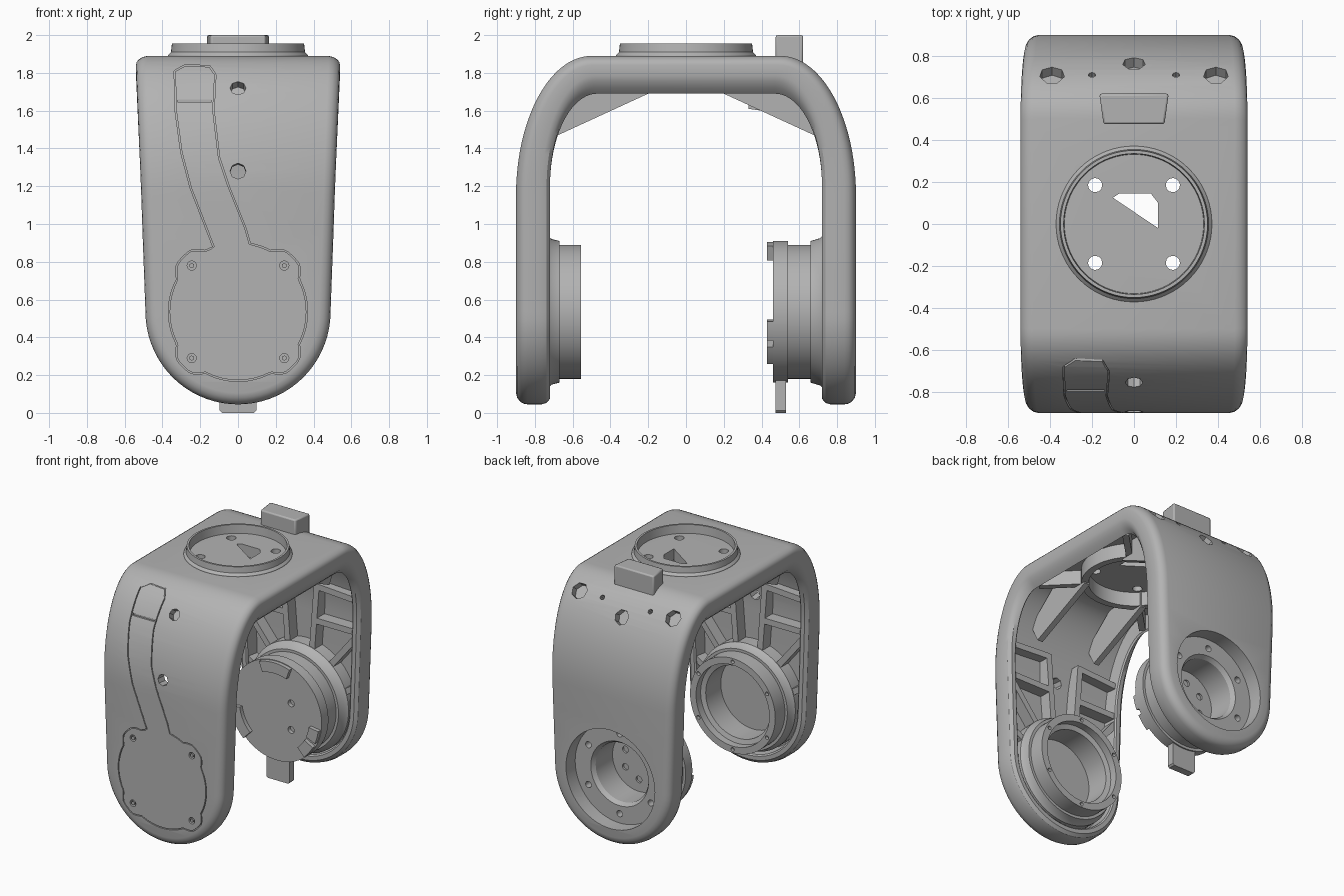
import bpy, bmesh
from math import sin, cos, pi, sqrt, radians
from mathutils import Vector

cube = bpy.data.objects.get("Cube")
if cube:
    bpy.data.objects.remove(cube)

grey = bpy.data.materials.new("machined_grey")
grey.use_nodes = True
GREY = (0.45, 0.45, 0.45, 1)
grey.diffuse_color = GREY
grey.node_tree.nodes["Principled BSDF"].inputs["Base Color"].default_value = GREY

HUB_Z, TIP_R = 0.535, 0.49


def finish(name, bm):
    bmesh.ops.remove_doubles(bm, verts=bm.verts, dist=1e-5)
    bmesh.ops.recalc_face_normals(bm, faces=bm.faces)
    me = bpy.data.meshes.new(name)
    bm.to_mesh(me)
    bm.free()
    me.materials.append(grey)
    ob = bpy.data.objects.new(name, me)
    bpy.context.collection.objects.link(ob)
    return ob


def lathe(name, profile, axis, steps=72):
    """Closed (radius, height) profile turned about the hub axis (Y) or the upright axis (Z)."""
    bm = bmesh.new()
    put = (lambda r, h: (r, h, HUB_Z)) if axis == 'Y' else (lambda r, h: (r, 0, h))
    vs = [bm.verts.new(put(*p)) for p in profile]
    es = [bm.edges.new((vs[i - 1], vs[i])) for i in range(len(vs))]
    bmesh.ops.spin(bm, geom=vs + es, cent=(0, 0, HUB_Z), angle=2 * pi, steps=steps,
                   axis=(0, 1, 0) if axis == 'Y' else (0, 0, 1))
    bmesh.ops.dissolve_degenerate(bm, dist=1e-5, edges=bm.edges)
    return finish(name, bm)


def prism(name, pts, axis, lo, hi):
    """Flat outline extruded along an axis; pts give the other two coordinates in order."""
    i = 'XYZ'.index(axis)
    bm = bmesh.new()
    rows = [[bm.verts.new((*p[:i], h, *p[i:])) for p in pts] for h in (lo, hi)]
    for row in rows:
        bm.faces.new(row)
    for k in range(len(pts)):
        bm.faces.new((rows[0][k - 1], rows[0][k], rows[1][k], rows[1][k - 1]))
    return finish(name, bm)


def bar(name, p, q, width, axis, lo, hi):
    """Straight rib between two plan points."""
    p, q = Vector(p), Vector(q)
    n = (q - p).orthogonal().normalized() * width / 2
    return prism(name, [tuple(v) for v in (p + n, q + n, q - n, p - n)], axis, lo, hi)


def rod(name, centre, direction, radius, length, sides=24):
    bm = bmesh.new()
    bmesh.ops.create_cone(bm, cap_ends=True, segments=sides, radius1=radius, radius2=radius, depth=length)
    ob = finish(name, bm)
    turn = Vector((0, 0, 1)).rotation_difference(Vector(direction))
    for v in ob.data.vertices:
        v.co = turn @ v.co + Vector(centre)
    return ob


def seam_cutter(pts, width, depth):
    """Closed thin band straddling the front surface along an (x, z) loop."""
    bm = bmesh.new()
    loops = []
    for k, p in enumerate(pts):
        d = Vector(pts[(k + 1) % len(pts)]) - Vector(pts[k - 1])
        n = Vector((-d.y, d.x)).normalized() * width / 2
        a, b = Vector(p) + n, Vector(p) - n
        loops.append([bm.verts.new((v.x, -outer_y(v.y) + h, v.y))
                      for v, h in ((a, -depth), (a, depth), (b, depth), (b, -depth))])
    for k in range(len(loops)):
        for c in range(4):
            bm.faces.new((loops[k - 1][c - 1], loops[k - 1][c], loops[k][c], loops[k][c - 1]))
    return finish("seam_cutter", bm)


def area(mesh):
    return sum(p.area for p in mesh.polygons)


def cut(target, *cutters):
    """Boolean difference; a cut that would destroy the part is dropped."""
    for c in cutters:
        before = target.data.copy()
        mod = target.modifiers.new("cut", 'BOOLEAN')
        mod.operation, mod.solver, mod.object = 'DIFFERENCE', 'EXACT', c
        bpy.context.view_layer.objects.active = target
        bpy.ops.object.modifier_apply(modifier=mod.name)
        if area(target.data) < 0.8 * area(before):
            target.data = before
        bpy.data.objects.remove(c)


def outer_y(z):
    return 0.9 if z < 1.15 else 0.5 + 0.4 * sqrt(max(0, 1 - ((z - 1.15) / 0.74) ** 2))


def outer_z(y):
    return 1.15 + 0.74 * sqrt(1 - ((abs(y) - 0.5) / 0.4) ** 2)


def normal(y, z):
    return (0, (abs(y) - 0.5) / 0.16 * (1 if y > 0 else -1), max(0, z - 1.15) / 0.5476)


# Arched fork: stations run from the front tip over the top to the back tip
def station(kind, t, inset, f):
    if kind == 'tip':
        r = TIP_R - inset
        return r * cos(t), 0.9 - 0.18 * f, HUB_Z - r * sin(t)
    if kind == 'leg':
        y, z, outer = 0.9 - 0.18 * f, t, t
    else:
        outer = 1.15 + 0.74 * sin(t)
        rim_slope = 0.06 * sin(t) * max(0, 1 - inset / 0.06)
        y = (0.5 + 0.4 * cos(t)) * (1 - f) + (0.47 + 0.25 * cos(t)) * f
        z = outer * (1 - f) + (1.2 + 0.49 * sin(t) + rim_slope) * f
    return TIP_R + 0.05 * (outer - HUB_Z) / 1.355 - inset, y, z


half = [('tip', pi / 2 * (1 - k / 18)) for k in range(19)]
half += [('leg', z) for z in (0.75, 0.95)]
half += [('bend', pi / 2 * k / 20) for k in range(21)]
path = [(s, -1) for s in half] + [(s, 1) for s in reversed(half)]
section = [(0.06, 0), (0.035, 0.035), (0.015, 0.12), (0.004, 0.22), (0, 0.34), (0, 0.75), (0.008, 0.9),
           (0.03, 1), (0.06, 1), (0.07, 0.95), (0.08, 0.42)]
bm = bmesh.new()
rows = []
for (kind, t), side in path:
    row = {}
    for s in (-1, 1):
        for j, (inset, f) in enumerate(section):
            x, y, z = station(kind, t, inset, f)
            if kind == 'tip' and t == pi / 2 and s == 1:
                row[j, s] = row[j, -1]
            else:
                row[j, s] = bm.verts.new((s * x, side * y, z))
    rows.append(row)


def skin(corners):
    corners = list(dict.fromkeys(corners))
    bm.faces.new(corners)


last = len(section) - 1
for a, b in zip(rows, rows[1:]):
    for s in (-1, 1):
        for j in range(last):
            skin((a[j, s], a[j + 1, s], b[j + 1, s], b[j, s]))
    for j in (0, last):
        skin((a[j, -1], a[j, 1], b[j, 1], b[j, -1]))
fork = finish("fork_shell", bm)

# Holes through the shell: back bore, blind bend holes, top screw holes and cable slot
cut(fork, rod("cutter", (0, 0.9, HUB_Z), (0, 1, 0), 0.37, 0.4, 72))
for x, y, r in ((-0.39, 0.71, 0.06), (0.39, 0.71, 0.06), (0, 0.765, 0.055), (-0.2, 0.71, 0.018), (0.2, 0.71, 0.018)):
    cut(fork, rod("cutter", (x, y, outer_z(y)), normal(y, outer_z(y)), r, 0.11, 7))
for z, depth in ((1.72, 0.11), (1.28, 0.3)):
    cut(fork, rod("cutter", (0, -outer_y(z), z), normal(-outer_y(z), z), 0.042, depth, 8))
for x in (-0.185, 0.185):
    for y in (-0.185, 0.185):
        cut(fork, rod("cutter", (x, y, 1.85), (0, 0, 1), 0.034, 0.4, 12))
cut(fork, prism("cutter", [(-0.1, 0.125), (-0.07, 0.145), (0.08, 0.145), (0.115, 0.1), (0.115, -0.02)], 'Z', 1.6, 2.1))

# Front cover and cable channel outline, engraved as one seam
seam = []
for deg in range(80, -248, -3):
    a = radians(deg)
    r = 0.365 + 0.045 * min(1, max(0, (sin(2 * a) ** 2 - 0.7) * 4))
    seam.append((r * cos(a), HUB_Z + r * sin(a)))
channel = [(-0.13, 0.88), (-0.25, 1.19), (-0.3, 1.38), (-0.33, 1.6), (-0.335, 1.81), (-0.28, 1.84), (-0.15, 1.835),
           (-0.12, 1.79), (-0.13, 1.6), (-0.1, 1.35), (-0.05, 1.2), (0.07, 0.9)]
for (ax, az), (bx, bz) in zip(channel, channel[1:]):
    seam += [(ax + (bx - ax) * k / 4, az + (bz - az) * k / 4) for k in range(4)]
cut(fork, seam_cutter(seam, 0.007, 0.014))
step_y = -outer_y(1.65)
cut(fork, prism("cutter", [(step_y - 0.03, 1.645), (step_y + 0.012, 1.645), (step_y + 0.012, 1.66), (step_y - 0.03, 1.66)],
                'X', -0.32, -0.14))
for x in (-0.245, 0.245):
    for z in (0.29, 0.78):
        cut(fork, rod("cutter", (x, -0.9, z), (0, 1, 0), 0.024, 0.06))
        rod("cover_screw", (x, -0.885, z), (0, 1, 0), 0.014, 0.03, 6)

# Front hub: open bearing seat facing inward
front_hub = lathe("front_hub", [(0, -0.85), (0.4, -0.85), (0.4, -0.73), (0.385, -0.71), (0.375, -0.67), (0.355, -0.67),
                                (0.355, -0.555), (0.305, -0.555), (0.305, -0.61), (0.27, -0.62), (0.27, -0.8),
                                (0, -0.8)], 'Y')
# Back hub: recessed flange facing outward
back_hub = lathe("back_hub", [(0, 0.56), (0.22, 0.56), (0.22, 0.76), (0.24, 0.79), (0.37, 0.79), (0.37, 0.86), (0.41, 0.86),
                              (0.41, 0.73), (0.39, 0.71), (0.375, 0.66), (0.355, 0.66), (0.355, 0.53), (0, 0.53)], 'Y')
for k in range(6):
    a = pi / 3 * k + pi / 6
    x, z = cos(a), sin(a)
    cut(back_hub, rod("cutter", (x * 0.3, 0.78, HUB_Z + z * 0.3), (0, 1, 0), 0.024, 0.1, 12),
        rod("cutter", (x * 0.13, 0.56, HUB_Z + z * 0.13), (0, 1, 0), 0.025, 0.03, 12))
    cut(front_hub, rod("cutter", (x * 0.33, -0.55, HUB_Z + z * 0.33), (0, 1, 0), 0.014, 0.06, 12))

# Output plate with raised rim pads and stop tab
plate = lathe("output_plate", [(0, 0.46), (0.375, 0.46), (0.375, 0.54), (0, 0.54)], 'Y')
for x, z in ((0.12, 0.62), (0.12, 0.42)):
    cut(plate, rod("cutter", (x, 0.46, z), (0, 1, 0), 0.026, 0.06, 12))
for start, end in ((70, 110), (-8, -24), (-30, -48), (188, 226)):
    arc = [radians(start + (end - start) * k / 8) for k in range(9)]
    outline = [(0.37 * cos(a), HUB_Z + 0.37 * sin(a)) for a in arc]
    outline += [(0.29 * cos(a), HUB_Z + 0.29 * sin(a)) for a in reversed(arc)]
    prism("rim_pad", outline, 'Y', 0.43, 0.47)
prism("stop_tab", [(-0.085, 0), (0.085, 0), (0.097, 0.012), (0.097, 0.22), (-0.097, 0.22), (-0.097, 0.012)], 'Y', 0.475, 0.53)

# Top collar, stop block and underside boss
lathe("top_collar", [(0.33, 1.87), (0.375, 1.87), (0.37, 1.895), (0.355, 1.91), (0.35, 1.955), (0.335, 1.955)], 'Z')
block = prism("stop_block", [(-0.145, 0.475), (0.145, 0.475), (0.165, 0.62), (-0.165, 0.62)], 'Z', 1.82, 2)
bevel = block.modifiers.new("soft_edges", 'BEVEL')
bevel.width, bevel.segments = 0.01, 2
lathe("underside_boss", [(0.31, 1.7), (0.36, 1.7), (0.36, 1.84), (0.31, 1.84)], 'Z')
prism("underside_block", [(0.33, 1.61), (0.47, 1.59), (0.5, 1.8), (0.33, 1.8)], 'X', -0.12, 0.12)

# Stiffening ribs, mirrored left to right and front to back
for side in (-1, 1):
    lo, hi = sorted((side * 0.735, side * 0.85))
    for s in (-1, 1):
        for p, q in (((0.1, 0.9), (0.14, 1.42)), ((0.24, 0.82), (0.45, 1.08)), ((0.11, 1.14), (0.46, 1.14)),
                     ((0.13, 1.4), (0.46, 1.38)), ((0.36, 0.66), (0.46, 0.72))):
            bar("leg_rib", (s * p[0], p[1]), (s * q[0], q[1]), 0.045, 'Y', lo, hi)
        prism("corner_gusset", [(side * y, z) for y, z in ((0.7, 1.46), (0.2, 1.69), (0.2, 1.83), (0.5, 1.83), (0.77, 1.6))],
              'X', s * 0.25 - 0.022, s * 0.25 + 0.022)
        bar("top_rib", (s * 0.25, side * 0.25), (s * 0.46, side * 0.46), 0.045, 'Z', 1.7, 1.84)

# Smooth curved faces, keep machined edges crisp
for ob in bpy.context.scene.objects:
    ob.select_set(ob.type == 'MESH')
bpy.context.view_layer.objects.active = fork
bpy.ops.object.shade_smooth_by_angle(angle=radians(32))
